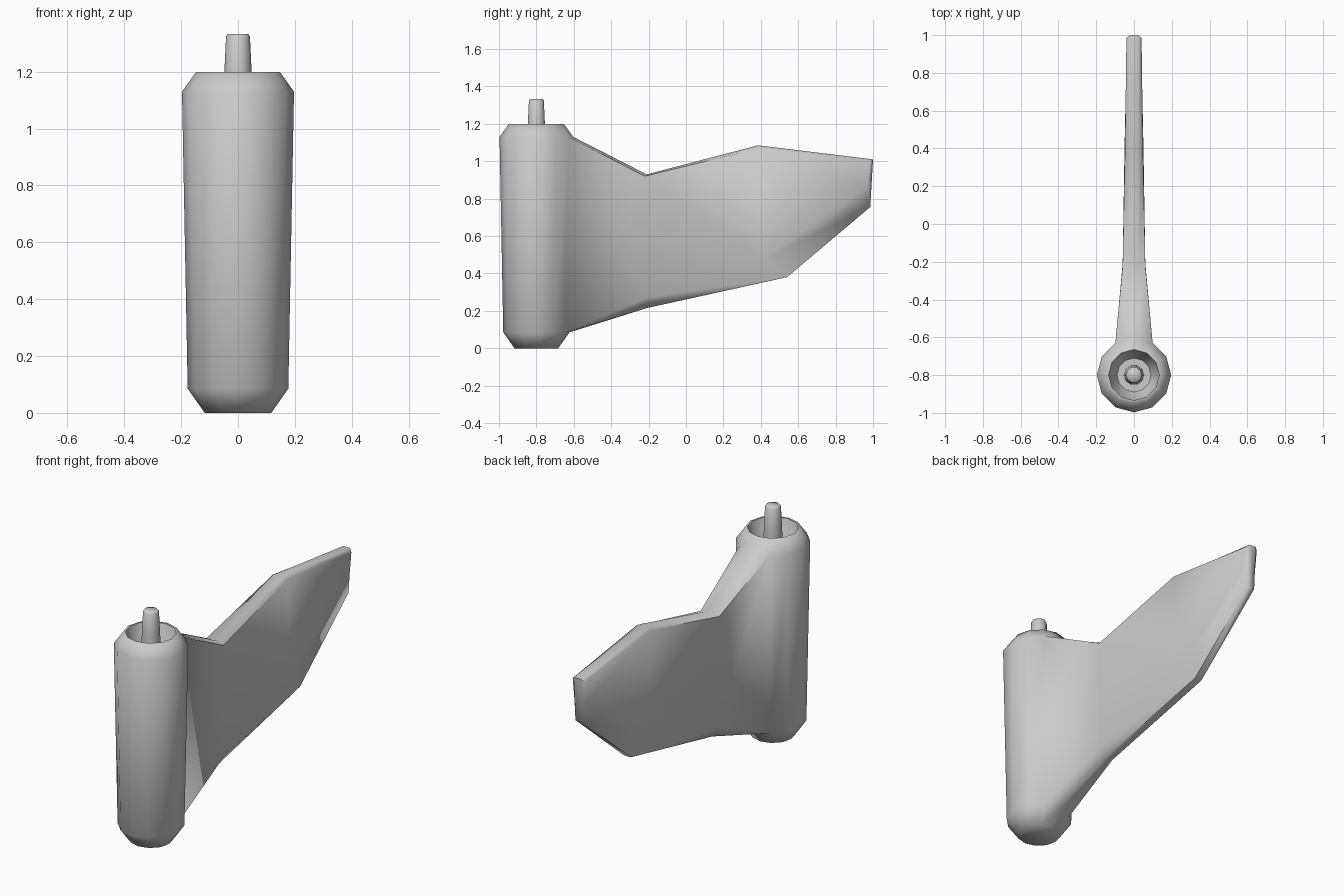
import bpy, bmesh, math

if "Cube" in bpy.data.objects:
    bpy.data.objects.remove(bpy.data.objects["Cube"])

AXIS_Y = -0.8


def lathe(bm, profile, sides):
    """Revolve (radius, z) points about the vertical axis of the barrel."""
    rings = []
    for r, z in profile:
        rings.append([bm.verts.new((r * math.cos(2 * math.pi * i / sides),
                                    AXIS_Y + r * math.sin(2 * math.pi * i / sides), z))
                      for i in range(sides)])
    quads = []
    for a, b in zip(rings, rings[1:]):
        quads.append([bm.faces.new((a[i], a[(i + 1) % sides], b[(i + 1) % sides], b[i]))
                      for i in range(sides)])
    bm.faces.new(list(reversed(rings[0])))
    bm.faces.new(rings[-1])
    return rings, quads


def finish(bm, name):
    bmesh.ops.remove_doubles(bm, verts=bm.verts, dist=0.0005)
    bmesh.ops.recalc_face_normals(bm, faces=bm.faces)
    mesh = bpy.data.meshes.new(name)
    bm.to_mesh(mesh)
    bm.free()
    obj = bpy.data.objects.new(name, mesh)
    bpy.context.collection.objects.link(obj)
    bpy.ops.object.select_all(action='DESELECT')
    obj.select_set(True)
    bpy.context.view_layer.objects.active = obj
    bpy.ops.object.shade_smooth_by_angle(angle=math.radians(60))


# Barrel with a hollow top
bm = bmesh.new()
rings, quads = lathe(bm, [(0.117, 0), (0.177, 0.085), (0.197, 1.13), (0.147, 1.2),
                          (0.135, 1.2), (0.115, 1.13), (0.09, 1.08)], 12)
low, high = rings[1], rings[2]
# Open the two back panels so the fin grows out of them
bmesh.ops.delete(bm, geom=[quads[1][2], quads[1][3]], context='FACES_ONLY')

# Fin: thin outer rim and thicker inner face, both as (half width, y, z)
rim = [(0.022, -0.21, 0.93), (0.022, 0.385, 1.085), (0.022, 1.0, 1.01),
       (0.022, 0.985, 0.755), (0.022, 0.54, 0.38), (0.022, -0.21, 0.215)]
face = [(0.06, -0.22, 0.92), (0.048, 0.39, 1.07), (0.04, 0.985, 0.995),
        (0.038, 0.972, 0.87), (0.05, 0.41, 0.475), (0.06, -0.21, 0.273)]
sides = []
for s, k in ((1, 2), (-1, 4)):
    outer = [high[3]] + [bm.verts.new((s * x, y, z)) for x, y, z in rim] + [low[3]]
    inner = [high[k]] + [bm.verts.new((s * x, y, z)) for x, y, z in face] + [low[k]]
    for i in range(7):
        bm.faces.new((outer[i], outer[i + 1], inner[i + 1], inner[i]))
    for i in range(3):
        bm.faces.new((inner[i], inner[i + 1], inner[6 - i], inner[7 - i]))
    sides.append(outer)

# Narrow strip along the fin edge
a, b = sides
bm.faces.new((a[0], a[1], b[1]))
bm.faces.new((a[7], a[6], b[6]))
for i in range(1, 6):
    bm.faces.new((a[i], a[i + 1], b[i + 1], b[i]))
finish(bm, "barrel_with_fin")

# Pin standing in the hollow
bm = bmesh.new()
lathe(bm, [(0.053, 1.07), (0.048, 1.2), (0.042, 1.325), (0.036, 1.333)], 10)
finish(bm, "top_pin")
